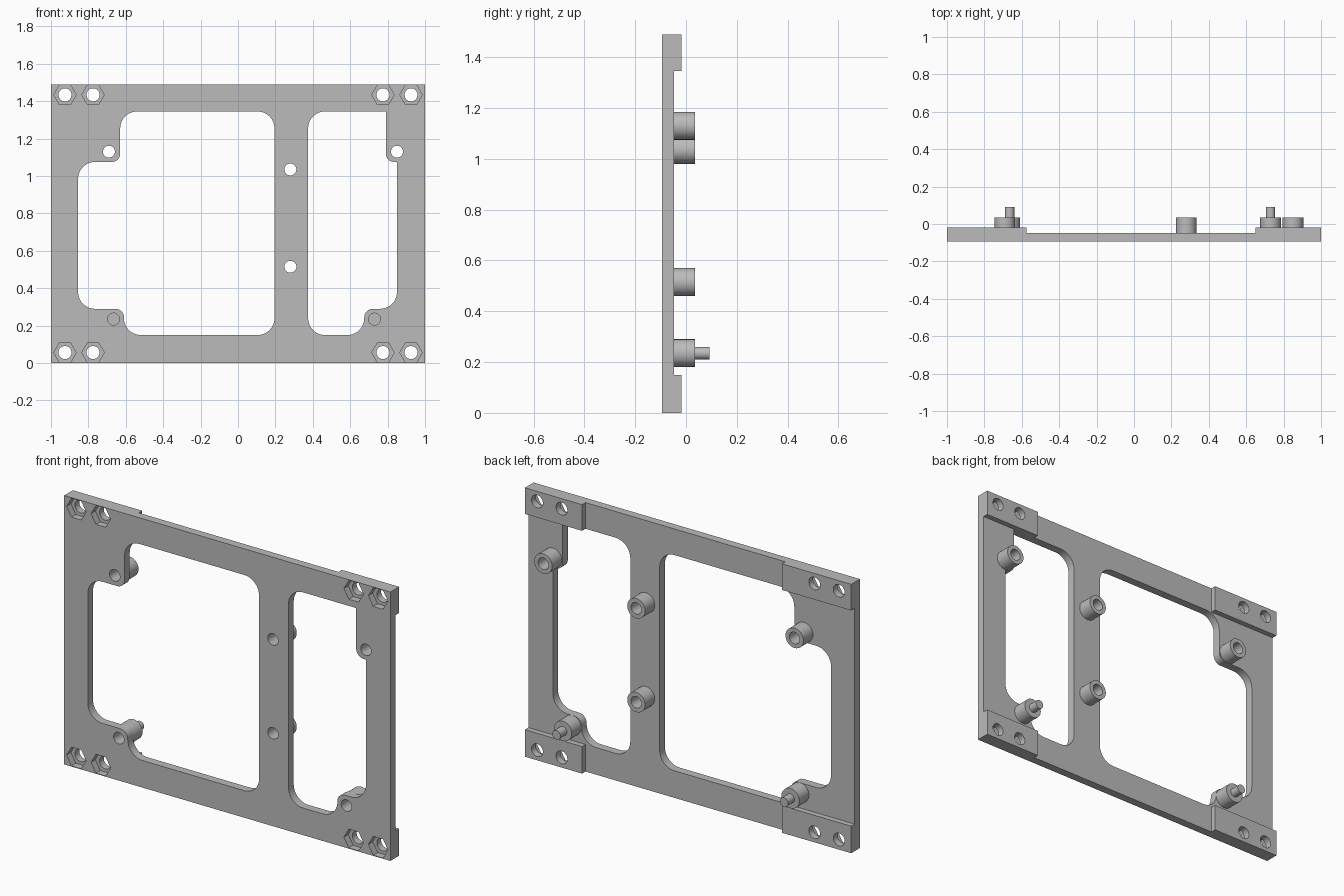
import bpy, bmesh
from math import pi, sin, cos, radians
from mathutils import Vector

if "Cube" in bpy.data.objects:
    bpy.data.objects.remove(bpy.data.objects["Cube"])

# Depth levels and main sizes
FRONT, BACK, PAD, BOSS, PIN = -0.094, -0.048, -0.018, 0.036, 0.092
HEIGHT, LOW, HIGH = 1.49, 0.15, 1.345
BORE, BOSS_R, PIN_R = 0.032, 0.055, 0.025

grey = bpy.data.materials.new("plain grey")
grey.use_nodes = True
grey.diffuse_color = (0.5, 0.5, 0.5, 1)
grey.node_tree.nodes["Principled BSDF"].inputs["Base Color"].default_value = (0.5, 0.5, 0.5, 1)


def make_object(name, bm):
    bmesh.ops.remove_doubles(bm, verts=bm.verts, dist=1e-5)
    bmesh.ops.recalc_face_normals(bm, faces=bm.faces)
    mesh = bpy.data.meshes.new(name)
    bm.to_mesh(mesh)
    bm.free()
    mesh.materials.append(grey)
    obj = bpy.data.objects.new(name, mesh)
    bpy.context.scene.collection.objects.link(obj)
    return obj


def smooth(obj):
    bpy.ops.object.select_all(action='DESELECT')
    obj.select_set(True)
    bpy.context.view_layer.objects.active = obj
    bpy.ops.object.shade_smooth_by_angle(angle=radians(30))


def prisms(name, outlines):
    """Extrude (outline, y0, y1) items along y into one mesh."""
    bm = bmesh.new()
    for points, y0, y1 in outlines:
        face = bm.faces.new([bm.verts.new((x, y0, z)) for x, z in points])
        out = bmesh.ops.extrude_face_region(bm, geom=[face], use_keep_orig=True)
        verts = [v for v in out["geom"] if isinstance(v, bmesh.types.BMVert)]
        bmesh.ops.translate(bm, verts=verts, vec=(0, y1 - y0, 0))
    return make_object(name, bm)


def rect(x0, x1, z0, z1):
    return [(x0, z0), (x1, z0), (x1, z1), (x0, z1)]


def ring(x, z, r, n=32):
    return [(x + r * cos(2 * pi * i / n), z + r * sin(2 * pi * i / n)) for i in range(n)]


def rounded(corners, steps=10):
    """Fillet each right-angled corner (x, z, radius)."""
    points = []
    for i, (x, z, r) in enumerate(corners):
        p = Vector((x, z))
        if r == 0:
            points.append((x, z))
            continue
        before = (Vector(corners[i - 1][:2]) - p).normalized()
        after = (Vector(corners[(i + 1) % len(corners)][:2]) - p).normalized()
        centre = p + r * (before + after)
        for k in range(steps + 1):
            t = pi / 2 * k / steps
            points.append(tuple(centre - r * (after * cos(t) + before * sin(t))))
    return points


def cut(obj, outlines):
    cutter = prisms("cutter", outlines)
    cutter.hide_render = True
    mod = obj.modifiers.new("cut", 'BOOLEAN')
    mod.operation, mod.solver, mod.object = 'DIFFERENCE', 'EXACT', cutter
    bpy.ops.object.select_all(action='DESELECT')
    bpy.context.view_layer.objects.active = obj
    obj.select_set(True)
    bpy.ops.object.modifier_apply(modifier=mod.name)
    bpy.data.objects.remove(cutter)
    smooth(obj)


def lathe(name, x, z, profile, n=32):
    """Turn a closed (radius, y) profile about a y axis through x, z."""
    bm = bmesh.new()
    loops = [[bm.verts.new((px, y, pz)) for px, pz in ring(x, z, r, n)] for r, y in profile]
    for a, b in zip(loops, loops[1:] + loops[:1]):
        if a[0].co.y == b[0].co.y and profile[loops.index(a)][0] == profile[loops.index(b)][0]:
            continue
        for i in range(n):
            j = (i + 1) % n
            bm.faces.new((a[i], a[j], b[j], b[i]))
    bmesh.ops.remove_doubles(bm, verts=bm.verts, dist=1e-5)
    bmesh.ops.dissolve_degenerate(bm, dist=1e-5, edges=bm.edges)
    smooth(make_object(name, bm))


# Window outlines, stepped around the corner tabs
R, T = 0.09, 0.045
wide_window = rounded([(0.195, HIGH, R), (-0.63, HIGH, R), (-0.63, 1.075, T), (-0.855, 1.075, R),
                       (-0.855, 0.29, R), (-0.61, 0.29, T), (-0.61, LOW, R), (0.195, LOW, R)])
narrow_window = rounded([(0.375, HIGH, R), (0.375, LOW, R), (0.675, LOW, R), (0.675, 0.29, T),
                         (0.85, 0.29, R), (0.85, 1.075, 0), (0.79, 1.075, T), (0.79, HIGH, 0)])

open_bosses = [(-0.69, 1.13), (0.85, 1.13), (0.28, 1.035), (0.28, 0.515)]
pin_bosses = [(-0.665, 0.235), (0.73, 0.235)]
bolts = [(x, z) for x in (-0.925, -0.775, 0.775, 0.925) for z in (0.056, 1.434)]

# Flat frame with windows, bores and bolt holes, then hexagonal nut pockets
frame = prisms("frame_plate", [(rect(-1, 1, 0, HEIGHT), FRONT, BACK)])
bolt_cuts = [(ring(x, z, 0.035), -0.2, 0.1) for x, z in bolts]
bore_cuts = [(ring(x, z, BORE), -0.2, 0.1) for x, z in open_bosses + pin_bosses]
cut(frame, [(wide_window, -0.2, 0.1), (narrow_window, -0.2, 0.1)] + bolt_cuts + bore_cuts)
cut(frame, [(ring(x, z, 0.06, 6), -0.2, FRONT + 0.038) for x, z in bolts])

# Thicker corner pads on the back
for side, x0, x1 in (("right", -1, -0.575), ("left", 0.65, 1)):
    for level, z0, z1 in (("lower", 0, LOW), ("upper", HIGH, HEIGHT)):
        pad = prisms(f"{level}_{side}_pad", [(rect(x0, x1, z0, z1), BACK, PAD)])
        cut(pad, [(ring(x, z, 0.035), -0.2, 0.1) for x, z in bolts
                  if x0 < x < x1 and z0 < z < z1])

# Hollow standoffs
for i, (x, z) in enumerate(open_bosses):
    lathe(f"hollow_standoff_{i + 1}", x, z,
          [(BORE, BACK), (BOSS_R, BACK), (BOSS_R, BOSS), (BORE, BOSS)])

# Standoffs with a locating pin and a blind bore
for i, (x, z) in enumerate(pin_bosses):
    lathe(f"pin_standoff_{i + 1}", x, z,
          [(0, 0), (BORE, 0), (BORE, BACK), (BOSS_R, BACK), (BOSS_R, BOSS),
           (PIN_R, BOSS), (PIN_R, PIN), (0, PIN)])
